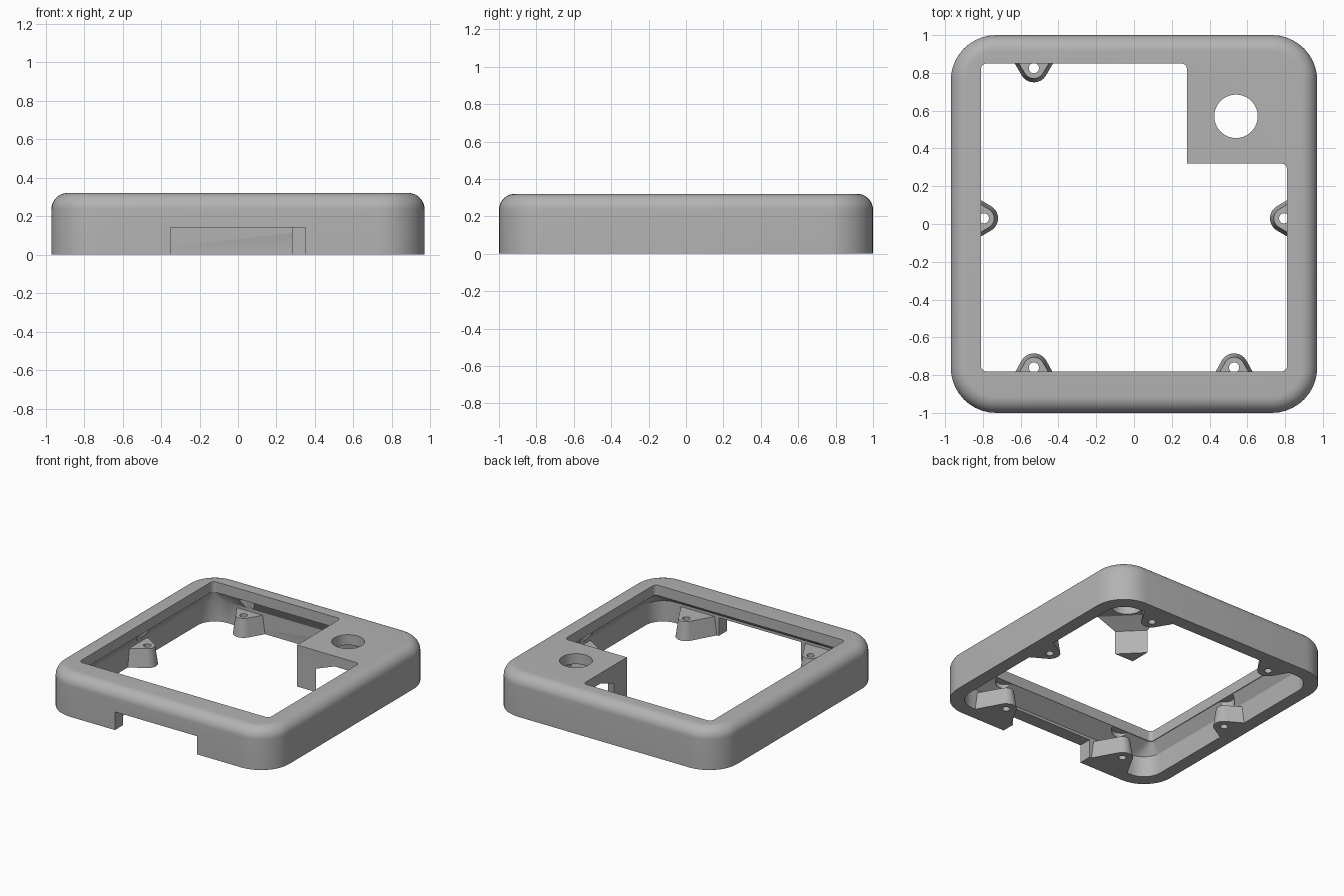
import bpy, bmesh, math
from mathutils import Vector

cube = bpy.data.objects.get("Cube")
if cube:
    bpy.data.objects.remove(cube)

grey = bpy.data.materials.new("plain_grey")
grey.use_nodes = True
grey.diffuse_color = (0.45, 0.45, 0.45, 1)
grey.node_tree.nodes["Principled BSDF"].inputs["Base Color"].default_value = (0.45, 0.45, 0.45, 1)


def rounded(corners, radii, steps=10):
    """Outline of a right-angled polygon with rounded corners."""
    out, n = [], len(corners)
    for i, (corner, r) in enumerate(zip(corners, radii)):
        p = Vector(corner)
        a = (Vector(corners[i - 1]) - p).normalized()
        b = (Vector(corners[(i + 1) % n]) - p).normalized()
        if r == 0:
            out.append(p)
            continue
        for k in range(steps + 1):
            t = math.pi / 2 * k / steps
            out.append(p + r * (a + b) - r * (a * math.sin(t) + b * math.cos(t)))
    return out


def rectangle(x, y0, y1, r):
    return rounded([(-x, y0), (x, y0), (x, y1), (-x, y1)], [r] * 4)


def loft(name, layers):
    """Closed solid through matching outlines, each given with its height."""
    bm = bmesh.new()
    rings = [[bm.verts.new((p[0], p[1], z)) for p in outline] for outline, z in layers]
    for low, high in zip(rings, rings[1:]):
        for i in range(len(low)):
            bm.faces.new((low[i - 1], low[i], high[i], high[i - 1]))
    bm.faces.new(rings[0])
    bm.faces.new(rings[-1])
    bmesh.ops.recalc_face_normals(bm, faces=bm.faces)
    mesh = bpy.data.meshes.new(name)
    bm.to_mesh(mesh)
    bm.free()
    mesh.materials.append(grey)
    obj = bpy.data.objects.new(name, mesh)
    bpy.context.collection.objects.link(obj)
    return obj


def cylinder(x, y, r, z0, z1):
    ring = [(x + r * math.cos(a), y + r * math.sin(a))
            for a in (math.tau * k / 40 for k in range(40))]
    return loft("round_cutter", [(ring, z0), (ring, z1)])


def activate(obj):
    bpy.ops.object.select_all(action='DESELECT')
    obj.select_set(True)
    bpy.context.view_layer.objects.active = obj


def cut(obj, cutter):
    cutter.hide_render = True
    mod = obj.modifiers.new("cut", 'BOOLEAN')
    mod.operation, mod.solver, mod.object = 'DIFFERENCE', 'EXACT', cutter
    activate(obj)
    bpy.ops.object.modifier_apply(modifier=mod.name)
    bpy.data.objects.remove(cutter)


# Outer shell with a rounded top edge
HEIGHT, FILLET, LIP = 0.32, 0.085, 0.24
layers = [(rectangle(0.97, -1, 1, 0.24), 0)]
for k in range(11):
    a = math.pi / 2 * k / 10
    inset = FILLET * (1 - math.cos(a))
    layers.append((rectangle(0.97 - inset, inset - 1, 1 - inset, 0.24 - inset),
                   HEIGHT - FILLET * (1 - math.sin(a))))
frame = loft("frame", layers)

# Hollow underside, sloping in to the lip
hollow = rectangle(0.87, -0.90, 0.90, 0.15)
cut(frame, loft("hollow_cutter", [(hollow, -0.1), (hollow, 0.16),
                                  (rectangle(0.815, -0.785, 0.855, 0.03), LIP)]))

# Window that leaves a square plate in one corner
window = rounded([(-0.81, -0.78), (0.81, -0.78), (0.81, 0.32),
                  (0.28, 0.32), (0.28, 0.85), (-0.81, 0.85)],
                 [0.03, 0.03, 0.03, 0, 0.03, 0.03])
cut(frame, loft("window_cutter", [(window, 0.2), (window, 0.4)]))
cut(frame, cylinder(0.54, 0.57, 0.115, 0.1, 0.4))

# Slot in the front wall
slot = rounded([(-0.35, -1.1), (0.35, -1.1), (0.35, -0.8), (-0.35, -0.8)], [0] * 4)
cut(frame, loft("slot_cutter", [(slot, -0.1), (slot, 0.14)]))


# Screw bosses along the walls, with clearance above each
def boss_outline(centre, wall, depth, grow):
    side = Vector((-wall.y, wall.x))
    r = 0.055 + grow
    pts = [centre + wall * depth - side * (0.075 + 0.5 * depth + grow)]
    for k in range(13):
        a = math.radians(-62 + 124 * k / 12)
        pts.append(centre - wall * r * math.cos(a) + side * r * math.sin(a))
    pts.append(centre + wall * depth + side * (0.075 + 0.5 * depth + grow))
    return pts


def add_boss(name, x, y, wall, depth):
    centre, wall = Vector((x, y)), Vector(wall)
    boss = loft(name, [(boss_outline(centre, wall, depth, 0.02), 0),
                       (boss_outline(centre, wall, depth, 0), 0.14)])
    cut(boss, cylinder(x, y, 0.027, -0.1, 0.3))
    cut(frame, cylinder(x, y, 0.075, 0.14, LIP))
    return boss


parts = [frame]
for s, label in ((1, "left"), (-1, "right")):
    parts.append(add_boss("front_boss_" + label, 0.53 * s, -0.76, (0, -1), 0.17))
    parts.append(add_boss("side_boss_" + label, 0.795 * s, 0.03, (s, 0), 0.10))
    parts.append(add_boss("back_boss_" + label, 0.53 * s, 0.825, (0, 1), 0.10))


# Three-sided post flaring out under the corner of the plate
def triangle(leg):
    return [(0.28, 0.32), (0.28 + leg, 0.32), (0.28, 0.32 + leg)]


parts.append(loft("corner_post", [(triangle(0.16), 0), (triangle(0.16), 0.18),
                                  (triangle(0.32), LIP)]))

for part in parts:
    activate(part)
    bpy.ops.object.shade_smooth_by_angle(angle=math.radians(30))
